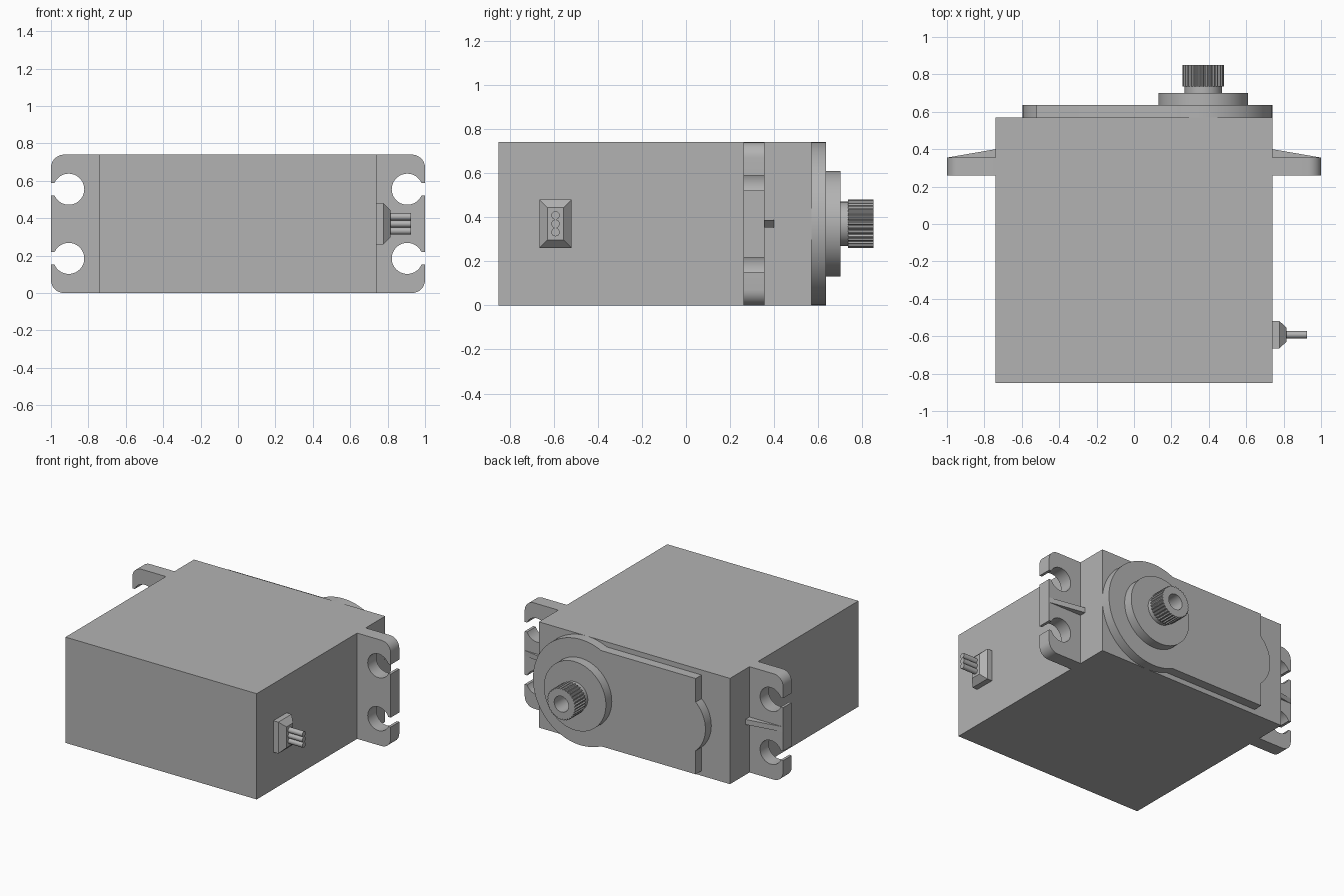
import bpy, bmesh
from math import sin, cos, pi, asin, acos

cube = bpy.data.objects.get("Cube")
if cube:
    bpy.data.objects.remove(cube, do_unlink=True)

grey = bpy.data.materials.new("plain grey")
grey.use_nodes = True
tone = (0.45, 0.45, 0.45, 1)
grey.diffuse_color = tone
grey.node_tree.nodes["Principled BSDF"].inputs["Base Color"].default_value = tone


def loft(name, rings):
    """Bridge rings of equal length and cap both ends."""
    bm = bmesh.new()
    loops = [[bm.verts.new(p) for p in ring] for ring in rings]
    n = len(loops[0])
    for a, b in zip(loops, loops[1:]):
        for i in range(n):
            j = (i + 1) % n
            bm.faces.new((a[i], a[j], b[j], b[i]))
    bm.faces.new(loops[0])
    bm.faces.new(loops[-1])
    bmesh.ops.recalc_face_normals(bm, faces=bm.faces)
    mesh = bpy.data.meshes.new(name)
    bm.to_mesh(mesh)
    bm.free()
    mesh.materials.append(grey)
    obj = bpy.data.objects.new(name, mesh)
    bpy.context.collection.objects.link(obj)
    bpy.ops.object.select_all(action='DESELECT')
    obj.select_set(True)
    bpy.context.view_layer.objects.active = obj
    bpy.ops.object.shade_smooth_by_angle(angle=pi / 6)
    return obj


def arc(cx, cz, r, a0, a1, n):
    return [(cx + r * cos(a0 + (a1 - a0) * i / n),
             cz + r * sin(a0 + (a1 - a0) * i / n)) for i in range(n + 1)]


def circle(cx, cz, r, n):
    return arc(cx, cz, r, 0, 2 * pi, n)[:-1]


def at_y(outline, y):
    return [(x, y, z) for x, z in outline]


def prism(name, outline, y0, y1):
    return loft(name, [at_y(outline, y0), at_y(outline, y1)])


def rect(a, b, c, d):
    return [(a, c), (b, c), (b, d), (a, d)]


H = 0.74           # case height
W = 0.74           # case half width
MID = H / 2
SHAFT = 0.37       # shaft centre in x

prism("case", rect(-W, W, 0, H), -0.85, 0.57)

# Mounting tabs with rounded corners and open screw holes, and their ribs
R, HOLE, SLOT, HX = 0.07, 0.083, 0.033, 0.905
gap = asin(SLOT / HOLE)
outline = [(W, 0)] + arc(1 - R, R, R, -pi / 2, 0, 8)
for hz in (0.185, 0.555):
    outline.append((1, hz - SLOT))
    outline += arc(HX, hz, HOLE, -gap, gap - 2 * pi, 40)
    outline.append((1, hz + SLOT))
outline += arc(1 - R, H - R, R, 0, pi / 2, 8) + [(W, H)]
for side, s in (("left", 1), ("right", -1)):
    prism(side + "_mounting_tab", [(s * x, z) for x, z in outline], 0.26, 0.355)
    wedge = [(W, 0.355), (1, 0.355), (W, 0.4)]
    loft(side + "_tab_rib",
         [[(s * x, y, z) for x, y in wedge] for z in (MID - 0.018, MID + 0.018)])

# Gear cover: big round end, straight sides, small round bulge
half, edge, bump_r, bump_x = 0.335, -0.52, 0.23, -0.365
a = pi - acos(-((SHAFT ** 2 - half ** 2) ** 0.5) / SHAFT)
b = acos((bump_x - edge) / bump_r)
cover = arc(SHAFT, MID, SHAFT, a - pi, pi - a, 64)
cover += [(edge, MID + half)]
cover += arc(bump_x, MID, bump_r, pi - b, pi + b, 20)
cover += [(edge, MID - half)]
prism("gear_cover", cover, 0.57, 0.635)

prism("shaft_collar", circle(SHAFT, MID, 0.24, 72), 0.635, 0.70)

# Toothed output shaft with a neck and a screw bore
N = 128
neck, bore = circle(SHAFT, MID, 0.1, N), circle(SHAFT, MID, 0.055, N)
teeth = [(SHAFT + r * cos(2 * pi * i / N), MID + r * sin(2 * pi * i / N))
         for i in range(N) for r in [0.111 if i % 4 < 2 else 0.104]]
loft("output_shaft", [at_y(neck, 0.70), at_y(neck, 0.735), at_y(teeth, 0.735),
                      at_y(teeth, 0.85), at_y(bore, 0.85), at_y(bore, 0.705)])

# Cable grommet and three wires
CY = -0.592
loft("cable_grommet",
     [[(x, y, z) for y, z in rect(CY - hy, CY + hy, MID - hz, MID + hz)]
      for x, hy, hz in ((W, 0.073, 0.11), (0.778, 0.073, 0.11), (0.815, 0.037, 0.073))])
for name, dz in (("lower", -0.038), ("middle", 0), ("upper", 0.038)):
    ring = circle(CY, MID + dz, 0.019, 20)
    loft(name + "_wire", [[(x, y, z) for y, z in ring] for x in (0.81, 0.925)])
